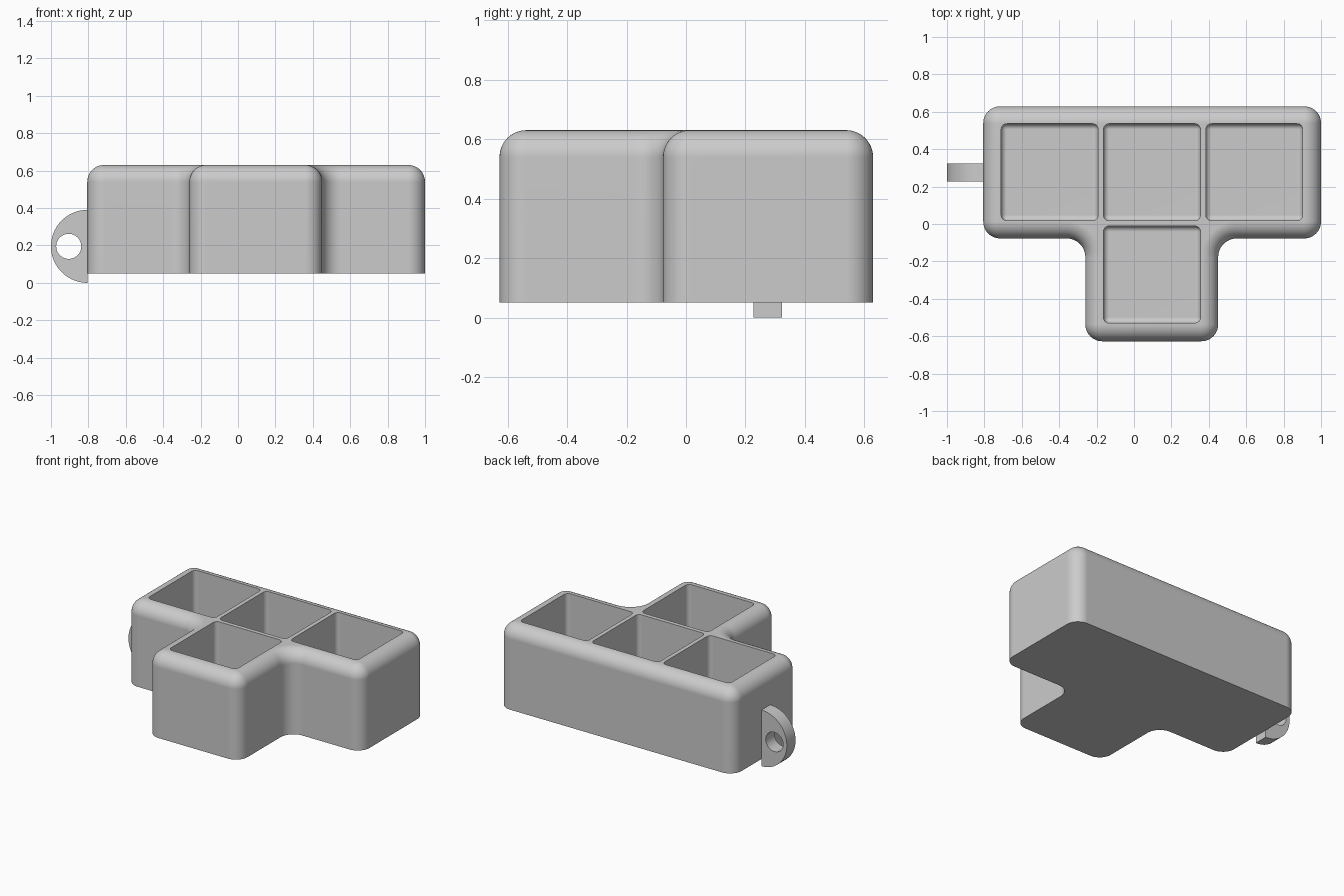
import bpy, bmesh, math
from mathutils import Vector

cube = bpy.data.objects.get("Cube")
if cube:
    bpy.data.objects.remove(cube, do_unlink=True)

grey = bpy.data.materials.new("light grey")
grey.use_nodes = True
grey.diffuse_color = (0.6, 0.6, 0.6, 1)
grey.node_tree.nodes["Principled BSDF"].inputs["Base Color"].default_value = (0.6, 0.6, 0.6, 1)

BOTTOM, TOP, FILLET = 0.05, 0.63, 0.09


def finish(bm, name):
    bmesh.ops.remove_doubles(bm, verts=bm.verts, dist=1e-5)
    bmesh.ops.recalc_face_normals(bm, faces=bm.faces)
    mesh = bpy.data.meshes.new(name)
    bm.to_mesh(mesh)
    bm.free()
    mesh.materials.append(grey)
    obj = bpy.data.objects.new(name, mesh)
    bpy.context.collection.objects.link(obj)
    return obj


def loft(rings, name):
    """Skin a stack of matching closed rings and cap both ends."""
    bm = bmesh.new()
    rows = [[bm.verts.new(p) for p in ring] for ring in rings]
    for a, b in zip(rows, rows[1:]):
        for i in range(len(a)):
            j = (i + 1) % len(a)
            bm.faces.new((a[i], a[j], b[j], b[i]))
    bm.faces.new(rows[0])
    bm.faces.new(rows[-1])
    return finish(bm, name)


def rounded_ring(corners, inset, z, steps=12):
    """Counter-clockwise outline with rounded corners, moved inwards by inset."""
    ring = []
    for i, (x, y) in enumerate(corners):
        p = Vector((x, y))
        d_in = (p - Vector(corners[i - 1])).normalized()
        d_out = (Vector(corners[(i + 1) % len(corners)]) - p).normalized()
        convex = d_in.cross(d_out) > 0
        base = 0.09 if convex else 0.1
        centre = p + (d_out - d_in) * base
        radius = base - inset if convex else base + inset
        side = 1 if convex else -1
        start = math.atan2(-d_in.x, d_in.y) + (0 if convex else math.pi)
        for k in range(steps + 1):
            a = start + side * k / steps * math.pi / 2
            ring.append((centre.x + radius * math.cos(a), centre.y + radius * math.sin(a), z))
    return ring


def cut(target, cutter):
    mod = target.modifiers.new("cut", "BOOLEAN")
    mod.operation, mod.solver, mod.object = "DIFFERENCE", "EXACT", cutter
    bpy.context.view_layer.objects.active = target
    bpy.ops.object.modifier_apply(modifier=mod.name)
    bpy.data.objects.remove(cutter, do_unlink=True)


def smooth(obj):
    bpy.ops.object.select_all(action="DESELECT")
    obj.select_set(True)
    bpy.context.view_layer.objects.active = obj
    bpy.ops.object.shade_smooth_by_angle(angle=math.radians(30))
    mod = obj.modifiers.new("flat face shading", "WEIGHTED_NORMAL")
    mod.keep_sharp = True


# T-shaped body with a rolled top edge
outline = [(-0.26, -0.627), (0.45, -0.627), (0.45, -0.077), (1, -0.077),
           (1, 0.629), (-0.806, 0.629), (-0.806, -0.077), (-0.26, -0.077)]
rings = [rounded_ring(outline, 0, BOTTOM)]
for k in range(13):
    a = k / 12 * math.pi / 2
    rings.append(rounded_ring(outline, FILLET * (1 - math.cos(a)),
                              TOP - FILLET * (1 - math.sin(a))))
body = loft(rings, "tray_body")

# Four square compartments with softened corners
FLOOR, CEILING, PITCH, SIZE = 0.11, 0.8, 0.547, 0.518
for column, row in [(-1, 0), (0, 0), (1, 0), (0, -1)]:
    bm = bmesh.new()
    bmesh.ops.create_cube(bm, size=1)
    bmesh.ops.scale(bm, vec=(SIZE, SIZE, CEILING - FLOOR), verts=bm.verts)
    bmesh.ops.translate(bm, verts=bm.verts, vec=(
        0.096 + column * PITCH, 0.277 + row * PITCH, (FLOOR + CEILING) / 2))
    bmesh.ops.bevel(bm, geom=bm.edges[:], offset=0.03, segments=6,
                    profile=0.5, affect="EDGES")
    cut(body, finish(bm, "compartment_cutter"))
smooth(body)


# Half-round hanging tab with a hole on the right end
def arc_ring(cx, cz, r, y, start, sweep, n):
    return [(cx + r * math.cos(start + sweep * k / n), y,
             cz + r * math.sin(start + sweep * k / n)) for k in range(n + 1)]


tab = loft([arc_ring(-0.805, 0.195, 0.195, y, math.pi / 2, math.pi, 48)
            for y in (0.227, 0.323)], "hanging_tab")
hole = loft([arc_ring(-0.905, 0.195, 0.067, y, 0, math.tau * 47 / 48, 47)
             for y in (0.1, 0.45)], "hole_cutter")
cut(tab, hole)
smooth(tab)
